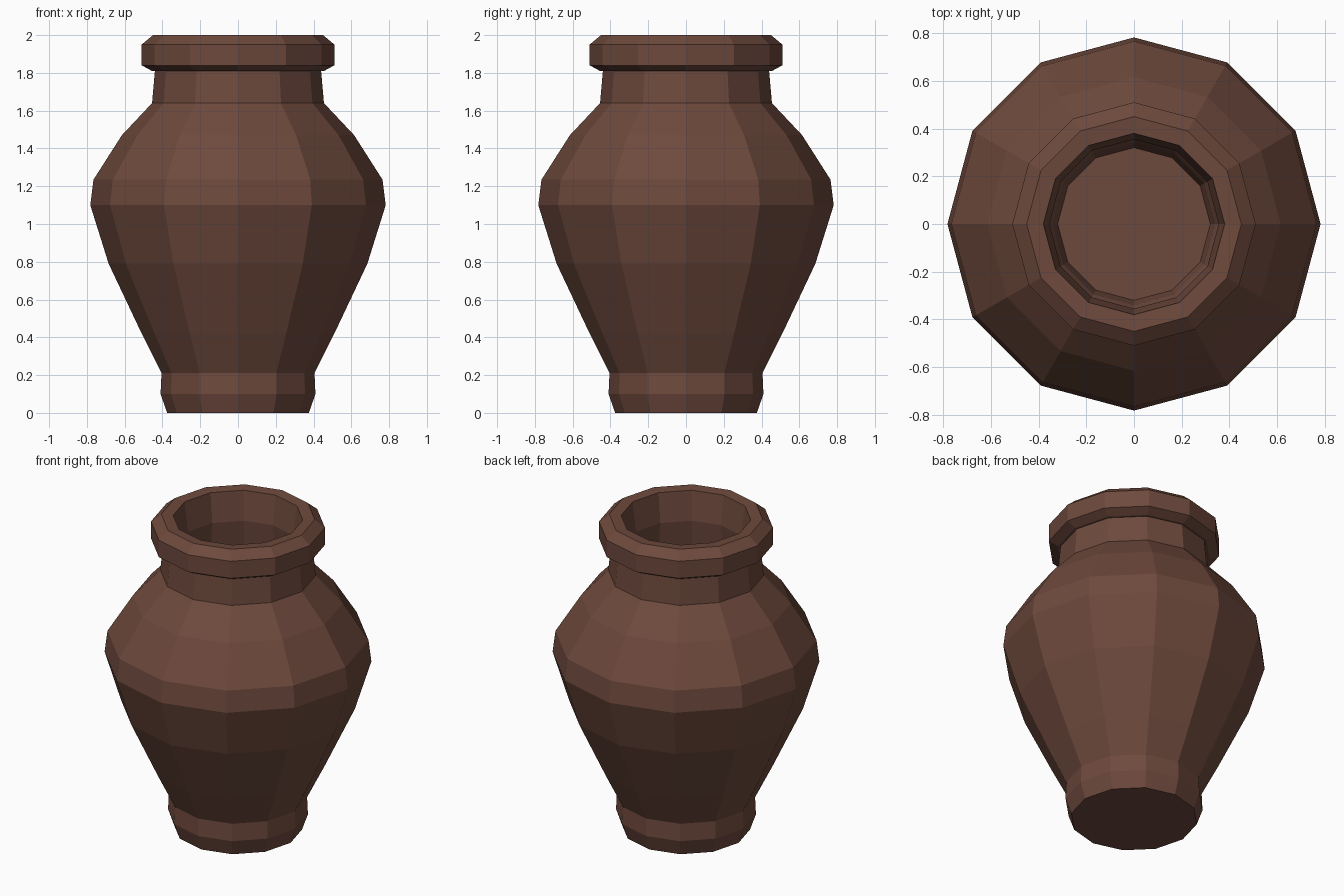
import bpy, bmesh
from math import cos, sin, tau

cube = bpy.data.objects.get("Cube")
if cube:
    bpy.data.objects.remove(cube)

SIDES = 12

# Fired clay colour
clay = bpy.data.materials.new("brown clay")
clay.use_nodes = True
colour = (0.155, 0.067, 0.046, 1)
clay.diffuse_color = colour
bsdf = clay.node_tree.nodes["Principled BSDF"]
bsdf.inputs["Base Color"].default_value = colour
bsdf.inputs["Roughness"].default_value = 0.9

# Profile as (radius, height): foot, belly, shoulder, neck and lip
outside = [(0.375, 0.0), (0.41, 0.1), (0.405, 0.21), (0.51, 0.42), (0.685, 0.79),
           (0.782, 1.1), (0.765, 1.235), (0.615, 1.47), (0.455, 1.64),
           (0.44, 1.81), (0.455, 1.81), (0.51, 1.84), (0.51, 1.95), (0.45, 2.0)]
# Hollow inside, from the mouth down to the floor
inside = [(0.38, 1.995), (0.355, 1.81), (0.375, 1.64), (0.54, 1.45), (0.69, 1.22),
          (0.7, 1.1), (0.61, 0.79), (0.43, 0.42), (0.34, 0.21), (0.32, 0.1)]


def lathe(name, profile):
    bm = bmesh.new()
    rings = [[bm.verts.new((r * cos(tau * i / SIDES), r * sin(tau * i / SIDES), z))
              for i in range(SIDES)] for r, z in profile]
    for low, high in zip(rings, rings[1:]):
        for i in range(SIDES):
            j = (i + 1) % SIDES
            bm.faces.new((low[i], low[j], high[j], high[i]))
    # Close the underside and the inner floor
    bm.faces.new(rings[0][::-1])
    bm.faces.new(rings[-1])
    bmesh.ops.recalc_face_normals(bm, faces=bm.faces)
    mesh = bpy.data.meshes.new(name)
    bm.to_mesh(mesh)
    bm.free()
    mesh.materials.append(clay)
    obj = bpy.data.objects.new(name, mesh)
    bpy.context.collection.objects.link(obj)
    return obj


lathe("clay_vase", outside + inside)
